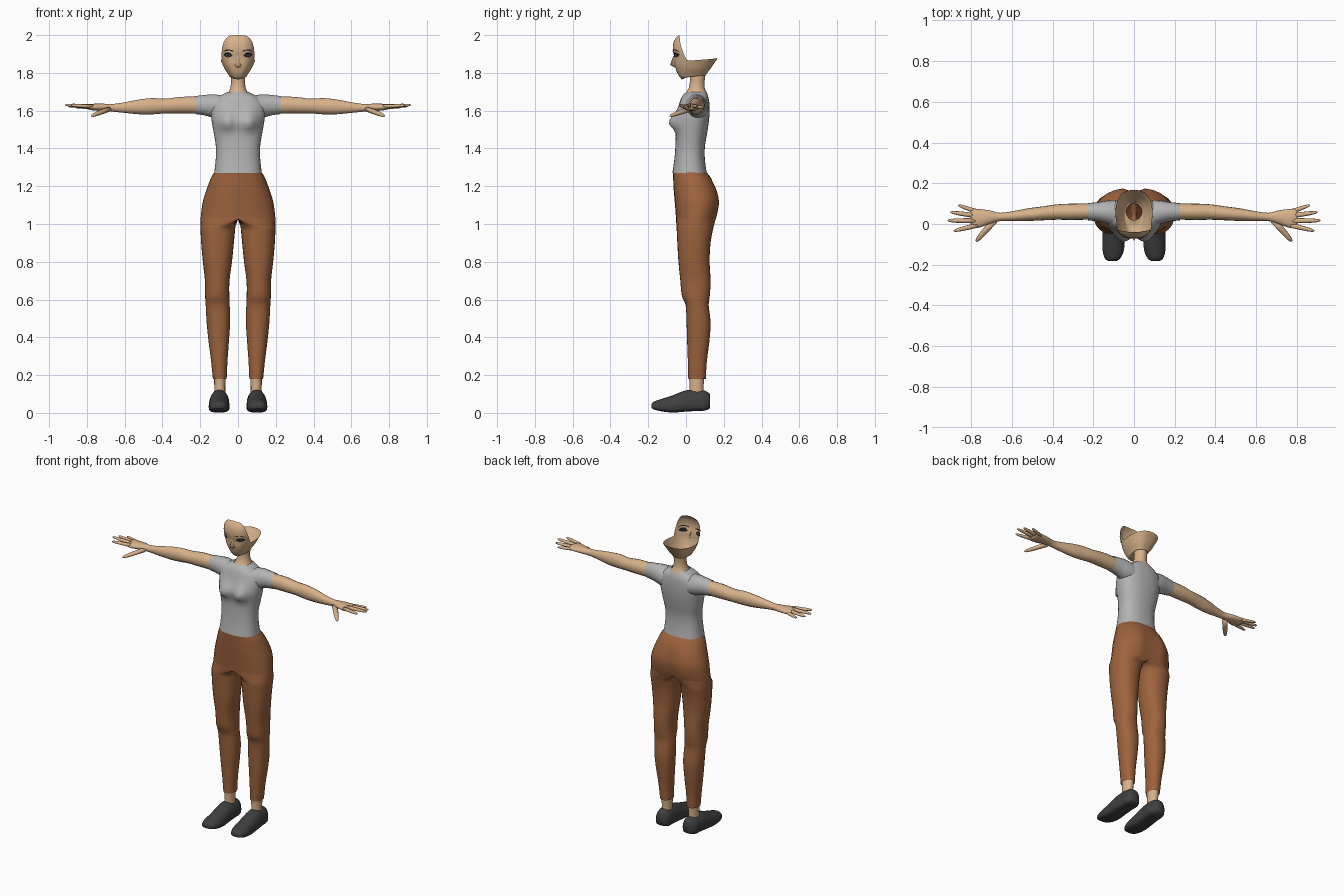
import bpy, bmesh, math
from mathutils import Vector
from mathutils.bvhtree import BVHTree

if "Cube" in bpy.data.objects:
    bpy.data.objects.remove(bpy.data.objects["Cube"])


def material(name, r, g, b):
    m = bpy.data.materials.new(name)
    m.diffuse_color = (r, g, b, 1)
    m.use_nodes = True
    m.node_tree.nodes["Principled BSDF"].inputs["Base Color"].default_value = m.diffuse_color
    return m


SKIN = material("skin", 0.68, 0.44, 0.255)
SHIRT = material("grey_shirt", 0.45, 0.45, 0.455)
PANTS = material("brown_trousers", 0.34, 0.125, 0.047)
SHOE = material("charcoal_shoes", 0.05, 0.05, 0.05)
DARK = material("dark_lashes", 0.012, 0.012, 0.014)
IRIS = material("slate_iris", 0.07, 0.1, 0.13)


def finish(name, bm, mat, mirror=False):
    bmesh.ops.recalc_face_normals(bm, faces=bm.faces)
    me = bpy.data.meshes.new(name)
    bm.to_mesh(me)
    bm.free()
    me.materials.append(mat)
    me.shade_smooth()
    ob = bpy.data.objects.new(name, me)
    bpy.context.collection.objects.link(ob)
    if mirror:
        mod = ob.modifiers.new("mirror", 'MIRROR')
        mod.merge_threshold = 0.0005
    return ob


def loft(name, rings, mat, caps=(False, False), mirror=False, drop_centre=False):
    bm = bmesh.new()
    vs = [[bm.verts.new(p) for p in ring] for ring in rings]
    n = len(rings[0])
    for a, b in zip(vs, vs[1:]):
        for i in range(n):
            quad = (a[i], a[(i + 1) % n], b[(i + 1) % n], b[i])
            if drop_centre and all(abs(v.co.x) < 1e-5 for v in quad):
                continue
            bm.faces.new(quad)
    if caps[0]:
        bm.faces.new(vs[0])
    if caps[1]:
        bm.faces.new(vs[-1])
    return finish(name, bm, mat, mirror)


def smooth_rows(rows, k=3):
    """Catmull-Rom refinement of a short table of sections."""
    out = []
    for i in range(len(rows) - 1):
        p0, p1, p2, p3 = (rows[max(i - 1, 0)], rows[i], rows[i + 1], rows[min(i + 2, len(rows) - 1)])
        for s in range(k):
            t = s / k
            out.append([0.5 * (2 * b + (c - a) * t + (2 * a - 5 * b + 4 * c - d) * t * t
                        + (3 * b - a - 3 * c + d) * t ** 3) for a, b, c, d in zip(p0, p1, p2, p3)])
    return out + [list(rows[-1])]


def spow(v, e):
    return math.copysign(abs(v) ** e, v)


def angles(n):
    return [2 * math.pi * i / n for i in range(n)]


def tube(name, pts, radii, mat, flat=1.0, n=10):
    """Round-ended limb along a path, mirrored to the other side."""
    pts = [Vector(p) for p in pts]
    rings = []
    for i, p in enumerate(pts):
        d = (pts[min(i + 1, len(pts) - 1)] - pts[max(i - 1, 0)]).normalized()
        u = d.cross(Vector((0, 0, 1))).normalized()
        w = u.cross(d)
        rings.append([p + radii[i] * (u * math.cos(a) + w * math.sin(a) * flat) for a in angles(n)])
    return loft(name, rings, mat, (True, True), True)


# Trousers: hip half and one leg as (z, inner x, outer x, front y, back y)
hips = smooth_rows([(1.275, 0, .125, -.07, .108), (1.24, 0, .145, -.068, .135), (1.18, 0, .167, -.065, .165),
                    (1.12, 0, .186, -.06, .178), (1.06, 0, .195, -.055, .17), (1.025, 0, .198, -.053, .16)])
legs = smooth_rows([(.985, .014, .199, -.05, .146), (.9, .022, .195, -.046, .13), (.8, .032, .186, -.04, .125),
                    (.7, .045, .175, -.03, .13), (.62, .046, .174, -.022, .126), (.57, .044, .171, -.002, .12),
                    (.48, .042, .166, .003, .13), (.38, .048, .156, .006, .124), (.27, .056, .142, .01, .11),
                    (.18, .06, .133, .012, .105)])
N = 28
rings = []
for z, xi, xo, yf, yb in hips:
    ring = []
    for a in angles(N):
        c, s = math.cos(a), math.sin(a)
        x = xo * spow(c, .8) if c > 1e-6 else 0
        y = (yf + yb) / 2 + (yb - yf) / 2 * s
        if y > .05 and z < 1.24:                       # cleft at the back
            y -= .022 * math.exp(-(x / .03) ** 2) * min(1, (1.24 - z) / .08)
        ring.append((x, y, z))
    rings.append(ring)
for z, xi, xo, yf, yb in legs:
    rings.append([((xi + xo) / 2 + (xo - xi) / 2 * spow(math.cos(a), .9),
                   (yf + yb) / 2 + (yb - yf) / 2 * spow(math.sin(a), .95), z) for a in angles(N)])
loft("trousers", rings, PANTS, mirror=True, drop_centre=True)

# Ankles
loft("ankle", [[(.096 + r * math.cos(a), .056 + 1.3 * r * math.sin(a), z) for a in angles(14)]
               for z, r in ((.08, .032), (.13, .029), (.18, .031), (.24, .034))], SKIN, mirror=True)

# Shoes: (y, centre x, half width, bottom z, top z)
rings = []
for y, xc, r, lo, hi in smooth_rows([(-.182, .105, .018, .026, .046), (-.17, .105, .037, .018, .06),
                                     (-.13, .102, .052, .008, .074), (-.07, .1, .055, .002, .093),
                                     (-.01, .1, .054, .006, .117), (.05, .098, .052, .01, .124),
                                     (.1, .097, .048, .012, .118), (.128, .097, .03, .025, .1)]):
    ring = []
    for a in angles(20):
        c, s = math.cos(a), math.sin(a)
        mid = lo + (hi - lo) * .35
        ring.append((xc + r * spow(c, .6 if s < 0 else 1), y,
                     mid + (spow(s, .6) * (mid - lo) if s < 0 else s * (hi - mid))))
    rings.append(ring)
loft("shoe", rings, SHOE, (True, True), True)

# Shirt body: (z, half width, front y, back y), with chest fullness added
rings = []
for z, rx, yf, yb in smooth_rows([(1.27, .126, -.072, .11), (1.34, .118, -.062, .1), (1.41, .117, -.056, .1),
                                  (1.48, .128, -.054, .112), (1.55, .14, -.052, .122), (1.61, .143, -.042, .125),
                                  (1.655, .125, -.03, .122), (1.68, .093, -.018, .115), (1.7, .052, .002, .107)]):
    ring = []
    for a in angles(36):
        c, s = math.cos(a), math.sin(a)
        x = rx * spow(c, .85)
        y = (yf + yb) / 2 + (yb - yf) / 2 * spow(s, .85)
        if s < 0:
            drop = .035 if z < 1.535 else .055
            y -= .043 * math.exp(-((abs(x) - .058) / .045) ** 2 - ((z - 1.535) / drop) ** 2)
        ring.append((x, y, z))
    rings.append(ring)
loft("shirt_body", rings, SHIRT)


def across(rows):
    """Rings along x from (x, front y, back y, bottom z, top z)."""
    return [[(x, (y0 + y1) / 2 + (y1 - y0) / 2 * math.cos(a), (z0 + z1) / 2 + (z1 - z0) / 2 * math.sin(a))
             for a in angles(18)] for x, y0, y1, z0, z1 in smooth_rows(rows)]


# Sleeves, arms and palms
loft("sleeve", across([(.09, -.015, .118, 1.55, 1.682), (.13, .0, .115, 1.56, 1.687), (.175, .012, .108, 1.574, 1.684),
                       (.225, .018, .102, 1.581, 1.678)]), SHIRT, mirror=True)
loft("arm", across([(.2, .022, .1, 1.584, 1.674), (.3, .02, .1, 1.584, 1.674), (.38, .021, .096, 1.585, 1.664),
                    (.45, .018, .086, 1.58, 1.667), (.52, .015, .077, 1.58, 1.66), (.6, .014, .062, 1.588, 1.645),
                    (.66, .014, .055, 1.594, 1.636), (.71, .0, .067, 1.598, 1.637), (.76, -.018, .073, 1.6, 1.637),
                    (.79, -.02, .076, 1.606, 1.634), (.8, -.012, .07, 1.612, 1.63)]), SKIN, (True, True), True)

# Fingers and thumb: base and tip
for name, base, tip, r in (("little_finger", (.77, .06, 1.618), (.862, .092, 1.618), .010),
                           ("ring_finger", (.77, .04, 1.622), (.9, .058, 1.624), .011),
                           ("middle_finger", (.77, .016, 1.624), (.915, .017, 1.63), .0115),
                           ("index_finger", (.77, -.006, 1.622), (.885, -.034, 1.628), .011),
                           ("thumb", (.685, .018, 1.608), (.775, -.085, 1.572), .0145)):
    b, t = Vector(base), Vector(tip)
    tube(name, [b.lerp(t, f) for f in (0, .4, .7, .93, 1)], [r * f for f in (1.15, 1.05, .92, .65, .25)], SKIN, .85)

# Neck, open so that it leads into the hollow body
loft("neck", [[(r * math.cos(a), y + r * 1.05 * math.sin(a), z) for a in angles(24)]
              for z, r, y in ((1.685, .058, .054), (1.7, .05, .055), (1.72, .04, .057), (1.75, .037, .059),
                              (1.787, .039, .061))], SKIN)

# Head: shell with a tall face and a low open back
HEAD = smooth_rows([(1.765, .036, -.022, .095), (1.79, .05, -.042, .106), (1.82, .07, -.053, .128),
                    (1.85, .084, -.06, .148), (1.88, .095, -.061, .167), (1.92, .1, -.07, .17),
                    (1.96, .097, -.066, .165), (1.985, .087, -.054, .15), (2.0, .075, -.04, .14)], 4)
RIM = [(0, 2.0), (25, 1.997), (38, 1.985), (48, 1.955), (56, 1.91), (62, 1.872), (72, 1.864), (95, 1.868), (180, 1.88)]


def interp(rows, v):
    for a, b in zip(rows, rows[1:]):
        if v <= b[0]:
            t = max(0, (v - a[0]) / (b[0] - a[0]))
            return [p + (q - p) * t for p, q in zip(a, b)]
    return list(rows[-1])


M, ROWS = 56, 16
rings = [[(.039 * math.sin(a), .061 - .041 * math.cos(a), 1.786) for a in angles(M)]]
for j in range(ROWS + 1):
    ring = []
    for a in angles(M):
        deg = math.degrees(min(a, 2 * math.pi - a))
        low = 1.765 + .02 * min(1, deg / 120)
        z = low + (interp(RIM, deg)[1] - low) * j / ROWS
        _, rx, yf, yb = interp(HEAD, z)
        ring.append((rx * spow(math.sin(a), .7), (yf + yb) / 2 - (yb - yf) / 2 * math.cos(a), z))
    rings.append(ring)
head = loft("head", rings, SKIN)
tree = BVHTree.FromPolygons([v.co for v in head.data.vertices], [p.vertices for p in head.data.polygons])


def face_plate(name, outline, mat, lift):
    """Thin painted patch on the face, seen from both sides of the shell."""
    bm = bmesh.new()
    for off in (-lift, lift):
        vs = []
        for x, z in outline:
            hit = tree.ray_cast(Vector((x, -1, z)), Vector((0, 1, 0)))[0]
            vs.append(bm.verts.new((x, (hit.y if hit else -.04) + off, z)))
        bm.faces.new(vs)
    finish(name, bm, mat, True)


def oval(cx, cz, rx, rz, n=14):
    return [(cx + rx * math.cos(a), cz + rz * math.sin(a)) for a in angles(n)]


# Eyes, lashes and brows
face_plate("eye_lash", [(.03, 1.891), (.04, 1.884), (.055, 1.882), (.068, 1.887), (.077, 1.898),
                        (.064, 1.908), (.05, 1.909), (.038, 1.903)], DARK, .003)
face_plate("iris", oval(.053, 1.894, .011, .007), IRIS, .0045)
face_plate("pupil", oval(.053, 1.894, .005, .005, 10), DARK, .006)
face_plate("brow", [(.024, 1.912), (.045, 1.917), (.065, 1.917), (.082, 1.907), (.066, 1.923), (.045, 1.923),
                    (.025, 1.918)], DARK, .003)

# Nose
bm = bmesh.new()
top, tip, under, wing, side = [bm.verts.new(p) for p in (
    (0, -.067, 1.892), (0, -.084, 1.842), (0, -.056, 1.828), (.017, -.058, 1.834), (.009, -.058, 1.885))]
for f in ((top, tip, wing, side), (tip, under, wing)):
    bm.faces.new(f)
finish("nose", bm, SKIN, True)

# Lips
face_plate("lips", [(0, 1.806), (.012, 1.806), (.022, 1.811), (.01, 1.816), (0, 1.815)], SKIN, .003)
